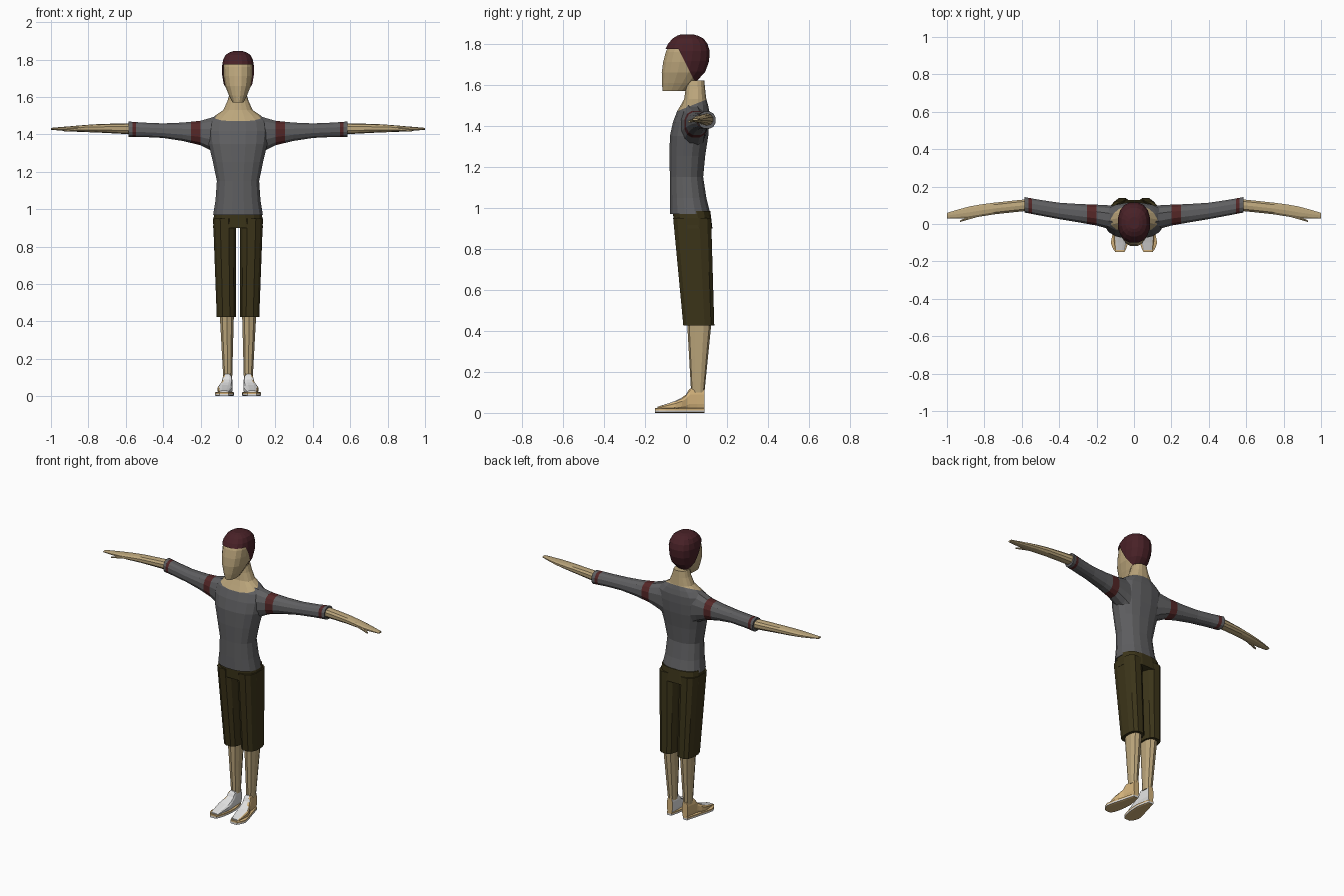
import bpy
import bmesh
import math
from mathutils import Vector

default_cube = bpy.data.objects.get("Cube")
if default_cube:
    bpy.data.objects.remove(default_cube, do_unlink=True)

UP = Vector((0, 0, 1))
SIDEWAYS = Vector((1, 0, 0))


def make_material(name, red, green, blue):
    material = bpy.data.materials.new(name)
    material.use_nodes = True
    colour = (red, green, blue, 1)
    material.diffuse_color = colour
    shader = material.node_tree.nodes["Principled BSDF"]
    shader.inputs["Base Color"].default_value = colour
    return material


skin = make_material("skin", 0.5, 0.38, 0.2)
grey_cloth = make_material("grey cloth", 0.115, 0.115, 0.12)
red_cloth = make_material("dark red cloth", 0.09, 0.02, 0.02)
dark_hair = make_material("dark red hair", 0.065, 0.015, 0.02)
olive_cloth = make_material("olive cloth", 0.045, 0.035, 0.01)
tan_leather = make_material("tan shoe", 0.66, 0.45, 0.2)
white_leather = make_material("white shoe", 0.75, 0.75, 0.75)


def add_midpoints(sections):
    """Insert a smoothly curved section halfway between each pair."""
    sections = [Vector(section) for section in sections]
    padded = [sections[0], *sections, sections[-1]]
    result = [sections[0]]
    for before, start, end, after in zip(padded, padded[1:], padded[2:], padded[3:]):
        result.append((9 * (start + end) - before - after) / 16)
        result.append(end)
    return result


def squash(value, power):
    return math.copysign(abs(value) ** power, value)


def loft(axis, sections, sides=12, power=0.85, mirror=1):
    """Skin rounded rings; a section is position, first span, second span."""
    bm = bmesh.new()
    rings = []
    for position, left, right, low, high in add_midpoints(sections):
        ring = []
        for step in range(sides):
            angle = math.tau * (step + 0.5) / sides
            across = squash(math.cos(angle), power)
            along = squash(math.sin(angle), power)
            first = (left + right + (right - left) * across) / 2
            second = (low + high + (high - low) * along) / 2
            if axis == "x":
                point = Vector((position, first, second))
            elif axis == "y":
                point = Vector((first, position, second))
            else:
                point = Vector((first, second, position))
            point.x *= mirror
            ring.append(bm.verts.new(point))
        rings.append(ring)
    for lower, upper in zip(rings, rings[1:]):
        for step in range(sides):
            bm.faces.new((lower[step - 1], lower[step], upper[step], upper[step - 1]))
    bm.faces.new(rings[0])
    bm.faces.new(rings[-1])
    bmesh.ops.recalc_face_normals(bm, faces=bm.faces)
    return bm


def centred(sections, grow=0):
    """Turn height, half width, front, back into full sections."""
    return [(height, -half - grow, half + grow, front - grow, back + grow)
            for height, half, front, back in sections]


def cut(bm, point, normal):
    geometry = bm.verts[:] + bm.edges[:] + bm.faces[:]
    bmesh.ops.bisect_plane(bm, geom=geometry, plane_co=point, plane_no=normal)


def finish(name, bm, materials, uses_second=None):
    """Make the object; the rule picks which faces get the second material."""
    bm.normal_update()
    if uses_second:
        for face in bm.faces:
            face.material_index = int(uses_second(face))
    mesh = bpy.data.meshes.new(name)
    bm.to_mesh(mesh)
    bm.free()
    for material in materials:
        mesh.materials.append(material)
    bpy.context.collection.objects.link(bpy.data.objects.new(name, mesh))


# Torso and neck, split along a tilted neckline
torso = loft("z", centred([
    (0.97, 0.135, -0.08, 0.12), (1.15, 0.115, -0.08, 0.085),
    (1.35, 0.16, -0.08, 0.11), (1.47, 0.16, -0.045, 0.115),
    (1.53, 0.08, -0.01, 0.1), (1.62, 0.045, 0, 0.09)]), sides=16)
neckline = Vector((0, -0.045, 1.47))
neck_direction = Vector((0, -0.4, 1))
cut(torso, neckline, neck_direction)


def above_neckline(face):
    return (face.calc_center_median() - neckline).dot(neck_direction) > 0


finish("torso_and_neck", torso, [grey_cloth, skin], above_neckline)

# Head
head_sections = [
    (1.57, 0.03, -0.115, 0), (1.66, 0.07, -0.12, 0.09), (1.76, 0.08, -0.1, 0.11),
    (1.82, 0.06, -0.06, 0.08), (1.84, 0.02, -0.02, 0.03)]
finish("head", loft("z", centred(head_sections), sides=16), [skin])

# Hair: a slightly larger shell trimmed to a fringe, temples and nape
hair = loft("z", centred(head_sections, grow=0.007), sides=16)
bmesh.ops.translate(hair, verts=hair.verts, vec=UP * 0.005)
fringe = UP * 1.775
nape = UP * 1.61
temple = Vector((0, 0.02, 1.66))
temple_direction = Vector((0, 1, 0.5))
cut(hair, fringe, UP)
cut(hair, nape, UP)
cut(hair, temple, temple_direction)


def is_bare(face):
    middle = face.calc_center_median()
    behind_temple = (middle - temple).dot(temple_direction) > 0
    return middle.z < nape.z or (middle.z < fringe.z and not behind_temple)


bare_faces = [face for face in hair.faces if is_bare(face)]
bmesh.ops.delete(hair, geom=bare_faces, context="FACES")
finish("hair", hair, [dark_hair])

# Hips
hips = loft("z", centred([(0.9, 0.135, -0.06, 0.13), (0.985, 0.13, -0.065, 0.12)]),
            sides=16, power=0.75)
finish("hips", hips, [olive_cloth])


def build_side(side, sign):
    # Sleeve with a wide shoulder band and a narrow one near the hem
    sleeve = loft("x", [
        (0.1, -0.04, 0.1, 1.28, 1.51), (0.2, -0.01, 0.105, 1.34, 1.475),
        (0.4, 0.025, 0.115, 1.38, 1.46), (0.585, 0.06, 0.145, 1.385, 1.47)],
        mirror=sign)
    bands = [(0.2, 0.25), (0.545, 0.565)]
    for band in bands:
        for edge in band:
            cut(sleeve, SIDEWAYS * edge * sign, SIDEWAYS)

    def in_band(face):
        reach = abs(face.calc_center_median().x)
        return any(start < reach < end for start, end in bands)

    finish(side + "_sleeve", sleeve, [grey_cloth, red_cloth], in_band)

    # Forearm tapering into a flat hand, and the thumb
    forearm = loft("x", [
        (0.56, 0.07, 0.135, 1.4, 1.46), (0.75, 0.05, 0.115, 1.41, 1.455),
        (0.88, 0.03, 0.095, 1.415, 1.445), (1, 0.03, 0.06, 1.425, 1.435)],
        sides=10, mirror=sign)
    finish(side + "_forearm_and_hand", forearm, [skin])
    thumb = loft("x", [(0.84, 0.035, 0.06, 1.42, 1.44), (0.93, 0.01, 0.02, 1.415, 1.425)],
                 sides=6, mirror=sign)
    finish(side + "_thumb", thumb, [skin])

    # Trouser leg
    trouser = loft("z", [(0.425, 0.01, 0.115, -0.015, 0.14),
                         (0.95, 0.01, 0.135, -0.065, 0.125)], power=0.75, mirror=sign)
    finish(side + "_trouser_leg", trouser, [olive_cloth])

    # Calf
    calf = loft("z", [(0.1, 0.03, 0.08, 0.025, 0.09),
                      (0.45, 0.02, 0.1, 0.005, 0.125)], sides=10, mirror=sign)
    finish(side + "_calf", calf, [skin])

    # Sole: white tread with a tan rim and underside
    rim_height = 0.012
    outline = [(-0.15, 0.05, 0.1), (-0.1, 0.03, 0.125), (0, 0.02, 0.1), (0.09, 0.04, 0.075)]
    sole = loft("y", [(*station, 0, 2 * rim_height) for station in outline],
                sides=8, power=0.35, mirror=sign)
    cut(sole, UP * rim_height, UP)

    def is_rim(face):
        return face.calc_center_median().z > rim_height or face.normal.z < -0.8

    finish(side + "_sole", sole, [white_leather, tan_leather], is_rim)

    # Shoe upper: tan outer side and heel, white tongue and inner side
    profile = [(-0.14, 0.05, 0.1, 0.03), (-0.05, 0.03, 0.11, 0.06), (0, 0.03, 0.09, 0.09),
               (0.02, 0.03, 0.085, 0.12), (0.09, 0.035, 0.075, 0.12)]
    upper = loft("y", [(place, inner, outer, rim_height, top)
                       for place, inner, outer, top in profile], power=0.65, mirror=sign)

    def is_tan(face):
        return face.normal.x * sign > 0.4 or face.normal.y > 0.7

    finish(side + "_shoe_upper", upper, [white_leather, tan_leather], is_tan)


build_side("left", 1)
build_side("right", -1)
